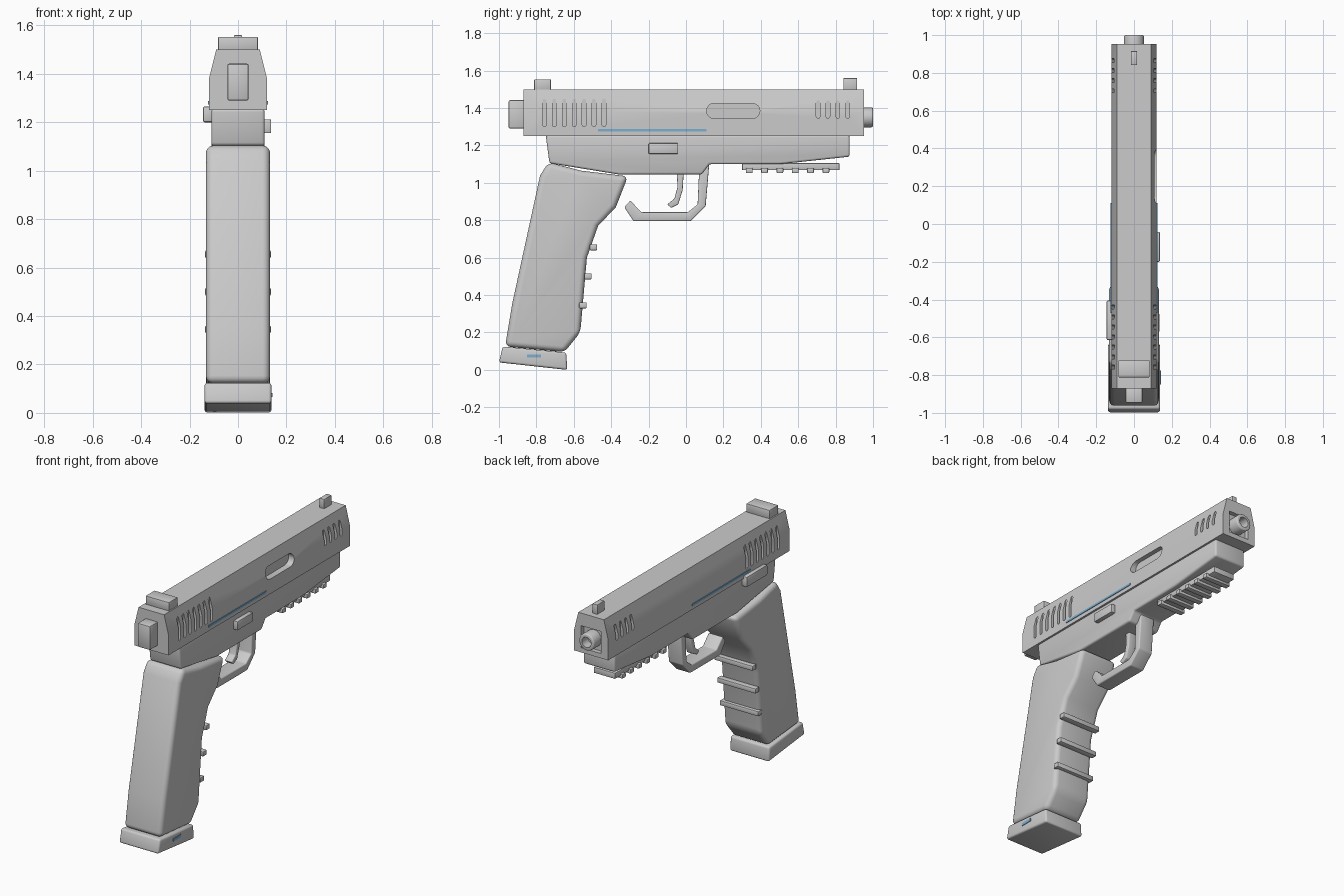
import bpy, bmesh, math
from mathutils import Vector

if "Cube" in bpy.data.objects:
    bpy.data.objects.remove(bpy.data.objects["Cube"])


def material(name, rgb):
    m = bpy.data.materials.new(name)
    m.diffuse_color = (*rgb, 1)
    m.use_nodes = True
    m.node_tree.nodes["Principled BSDF"].inputs["Base Color"].default_value = m.diffuse_color
    return m


GREY = material("light grey", (0.6, 0.6, 0.6))
BLUE = material("steel blue", (0.2, 0.42, 0.62))


def prism(name, pts, lo, hi, axis="x", bevel=0.0, mat=GREY, seg=3):
    """Extrude a profile: (y, z) points along x, or (x, z) points along y."""
    bm = bmesh.new()
    place = (lambda a, b, t: (t, a, b)) if axis == "x" else (lambda a, b, t: (a, t, b))
    base = bm.faces.new([bm.verts.new(place(a, b, lo)) for a, b in pts])
    ext = bmesh.ops.extrude_face_region(bm, geom=[base])["geom"]
    move = Vector(place(0, 0, hi - lo))
    bmesh.ops.translate(bm, vec=move, verts=[v for v in ext if isinstance(v, bmesh.types.BMVert)])
    bmesh.ops.recalc_face_normals(bm, faces=bm.faces)
    if bevel:
        edges = [e for e in bm.edges if e.calc_face_angle(0) > math.radians(25)]
        bmesh.ops.bevel(bm, geom=edges, offset=bevel, segments=seg, profile=0.5,
                        affect="EDGES", clamp_overlap=True)
    me = bpy.data.meshes.new(name)
    bm.to_mesh(me)
    bm.free()
    me.materials.append(mat)
    ob = bpy.data.objects.new(name, me)
    bpy.context.collection.objects.link(ob)
    return ob


def box(name, x, y, z, bevel=0.0, mat=GREY):
    pts = [(y[0], z[0]), (y[1], z[0]), (y[1], z[1]), (y[0], z[1])]
    return prism(name, pts, x[0], x[1], bevel=bevel, mat=mat, seg=2)


def capsule(y, z, n=8):
    """Outline of a slot with round ends, upright or lying."""
    r = min(y[1] - y[0], z[1] - z[0]) / 2
    tall = z[1] - z[0] > y[1] - y[0]
    start = 0 if tall else -math.pi / 2
    ends = [(y[1] - r, z[1] - r), (y[0] + r, z[0] + r)]
    return [(cy + r * math.cos(start + math.pi * (k + i / n)),
             cz + r * math.sin(start + math.pi * (k + i / n)))
            for k, (cy, cz) in enumerate(ends) for i in range(n + 1)]


def circle(r, cz, n=32):
    return [(r * math.cos(math.tau * i / n), cz + r * math.sin(math.tau * i / n)) for i in range(n)]


def cut(target, cutter):
    cutter.hide_render = True
    mod = target.modifiers.new("cut", "BOOLEAN")
    mod.operation = "DIFFERENCE"
    mod.solver = "EXACT"
    mod.object = cutter
    bpy.context.view_layer.objects.active = target
    bpy.ops.object.modifier_apply(modifier=mod.name)
    bpy.data.objects.remove(cutter)


# Slide with angled shoulders
slide = prism("slide", [(-0.12, 1.25), (0.12, 1.25), (0.12, 1.38), (0.09, 1.5),
                        (-0.09, 1.5), (-0.12, 1.38)], -0.87, 0.953, axis="y")

# Grooves on both sides, ejection port on the right, muzzle recess
slots = [((-0.757 + 0.053 * i), 1.30, 1.45) for i in range(7)]
slots += [((0.706 + 0.053 * i), 1.345, 1.442) for i in range(4)]
for y, z0, z1 in slots:
    for lo, hi in ((0.1, 0.16), (-0.16, -0.1)):
        cut(slide, prism("groove_cutter", capsule((y - 0.01, y + 0.01), (z0, z1), 5), lo, hi))
cut(slide, prism("port_cutter", capsule((0.11, 0.395), (1.345, 1.425)), 0.08, 0.16))
cut(slide, box("muzzle_cutter", (-0.07, 0.07), (0.925, 1.1), (1.28, 1.42)))

# Barrel with bore
barrel = prism("barrel", circle(0.053, 1.35), 0.88, 1.0, axis="y", bevel=0.008)
cut(barrel, prism("bore_cutter", circle(0.032, 1.35), 0.94, 1.1, axis="y"))

# Sights and rear plate
box("rear_sight", (-0.082, 0.082), (-0.812, -0.722), (1.495, 1.553), 0.004)
box("front_sight", (-0.017, 0.017), (0.842, 0.915), (1.495, 1.56), 0.003)
box("rear_plate", (-0.044, 0.044), (-0.948, -0.86), (1.29, 1.442), 0.008)

# Frame
prism("frame", [(-0.75, 1.255), (0.875, 1.255), (0.875, 1.14), (0.5, 1.1), (0.125, 1.1),
                (0.085, 1.045), (-0.36, 1.045), (-0.73, 1.105)], -0.11, 0.11, bevel=0.012)

# Grip
prism("grip", [(-0.735, 1.11), (-0.56, 1.065), (-0.31, 1.035), (-0.375, 0.87), (-0.47, 0.77),
               (-0.53, 0.6), (-0.565, 0.2), (-0.65, 0.095), (-0.967, 0.125), (-0.93, 0.35),
               (-0.78, 1.04)], -0.132, 0.132, bevel=0.03, seg=4)
for y, z in ((-0.495, 0.655), (-0.524, 0.5), (-0.551, 0.345)):
    box("grip_ridge", (-0.136, 0.136), (y - 0.02, y + 0.02), (z - 0.016, z + 0.016), 0.006)

# Base plate
prism("base_plate", [(-0.98, 0.125), (-0.64, 0.092), (-0.635, 0.0), (-1.0, 0.04)],
      -0.138, 0.138, bevel=0.012)
box("base_mark", (0.134, 0.142), (-0.85, -0.775), (0.065, 0.083), mat=BLUE)

# Trigger guard and trigger
prism("trigger_guard", [(-0.33, 0.87), (-0.28, 0.795), (0.025, 0.795), (0.105, 0.875),
                        (0.125, 1.11), (0.07, 1.06), (0.062, 0.885), (0.01, 0.843),
                        (-0.238, 0.843), (-0.298, 0.905)], -0.05, 0.05, bevel=0.007)
prism("trigger", [(-0.05, 1.06), (-0.012, 1.06), (-0.018, 0.96), (-0.042, 0.885),
                  (-0.08, 0.866), (-0.1, 0.885), (-0.062, 0.915), (-0.045, 0.98)],
      -0.025, 0.025, bevel=0.005)

# Accessory rail
box("rail", (-0.075, 0.075), (0.3, 0.82), (1.068, 1.105), 0.003)
for i in range(6):
    y = 0.338 + 0.082 * i
    box("rail_tooth", (-0.09, 0.09), (y - 0.018, y + 0.018), (1.052, 1.08), 0.005)

# Side controls
box("slide_stop", (0.1, 0.137), (-0.2, -0.042), (1.155, 1.212), 0.005)
box("safety_lever", (-0.145, -0.1), (-0.615, -0.405), (1.2, 1.266), 0.008)

# Thin blue side stripes
for s in (-1, 1):
    x = sorted((s * 0.118, s * 0.124))
    box("side_stripe", x, (-0.47, 0.11), (1.274, 1.287), mat=BLUE)

# Smooth the rounded edges, keep corners sharp
bpy.ops.object.select_all(action="SELECT")
bpy.context.view_layer.objects.active = slide
bpy.ops.object.shade_smooth_by_angle(angle=math.radians(35))
